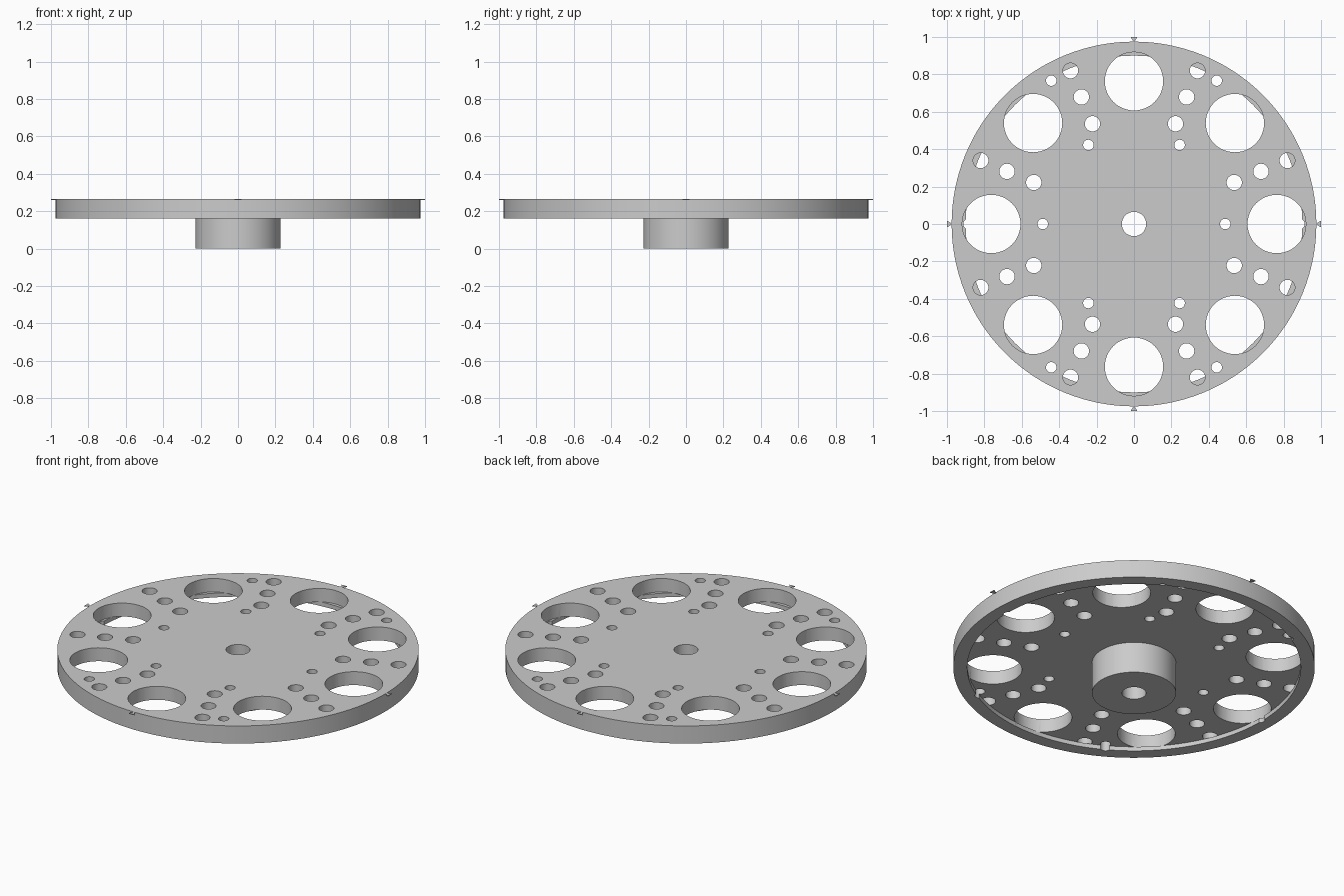
import bpy
import bmesh
from math import cos, sin, pi, radians
from mathutils import Matrix

if "Cube" in bpy.data.objects:
    bpy.data.objects.remove(bpy.data.objects["Cube"])

TOP, RIM_BOTTOM, CEILING = 0.265, 0.16, 0.185
DISC_R, RIM_R, HUB_R, BORE_R = 0.975, 0.9, 0.227, 0.065

grey = bpy.data.materials.new("plain_grey")
grey.use_nodes = True
colour = (0.6, 0.6, 0.6, 1)
grey.diffuse_color = colour
grey.node_tree.nodes["Principled BSDF"].inputs["Base Color"].default_value = colour


def make_object(name, bm):
    bmesh.ops.recalc_face_normals(bm, faces=bm.faces)
    mesh = bpy.data.meshes.new(name)
    bm.to_mesh(mesh)
    bm.free()
    mesh.materials.append(grey)
    obj = bpy.data.objects.new(name, mesh)
    bpy.context.collection.objects.link(obj)
    return obj


def activate(obj):
    bpy.ops.object.select_all(action='DESELECT')
    obj.select_set(True)
    bpy.context.view_layer.objects.active = obj


def lathe(name, profile, steps=128):
    """Turn a closed (radius, height) outline around the z axis."""
    bm = bmesh.new()
    rings = []
    for i in range(steps):
        a = 2 * pi * i / steps
        rings.append([bm.verts.new((r * cos(a), r * sin(a), z)) for r, z in profile])
    n = len(profile)
    for i in range(steps):
        here, after = rings[i], rings[(i + 1) % steps]
        for j in range(n):
            k = (j + 1) % n
            bm.faces.new((here[j], after[j], after[k], here[k]))
    return make_object(name, bm)


def drill(target, patterns):
    """Cut circular hole patterns: (count, start angle, pitch radius, hole radius)."""
    bm = bmesh.new()
    for count, start, pitch, radius in patterns:
        for i in range(count):
            a = radians(start) + 2 * pi * i / count
            place = Matrix.Translation((pitch * cos(a), pitch * sin(a), 0.2))
            bmesh.ops.create_cone(bm, cap_ends=True, segments=48, radius1=radius,
                                  radius2=radius, depth=0.4, matrix=place)
    cutter = make_object("hole_cutter", bm)
    cutter.hide_render = True
    mod = target.modifiers.new("holes", 'BOOLEAN')
    mod.operation = 'DIFFERENCE'
    mod.solver = 'EXACT'
    mod.object = cutter
    activate(target)
    bpy.ops.object.modifier_apply(modifier=mod.name)
    bpy.data.objects.remove(cutter)


# Disc with a shallow recess underneath, inside a raised rim
plate = lathe("wheel_plate", [
    (BORE_R, CEILING), (RIM_R, CEILING), (RIM_R, RIM_BOTTOM),
    (DISC_R, RIM_BOTTOM), (DISC_R, TOP), (BORE_R, TOP)])

# The large and medium holes only pierce the plate, so the rim is lifted out of the way:
# cutters stop at the recess ceiling except for the small holes that notch the rim.
def drill_plate_only(target, patterns):
    bm = bmesh.new()
    for count, start, pitch, radius in patterns:
        for i in range(count):
            a = radians(start) + 2 * pi * i / count
            place = Matrix.Translation((pitch * cos(a), pitch * sin(a), CEILING + 0.2))
            bmesh.ops.create_cone(bm, cap_ends=True, segments=48, radius1=radius,
                                  radius2=radius, depth=0.4, matrix=place)
    return bm


def cut_with(target, bm):
    cutter = make_object("plate_cutter", bm)
    cutter.hide_render = True
    mod = target.modifiers.new("plate_holes", 'BOOLEAN')
    mod.operation = 'DIFFERENCE'
    mod.solver = 'EXACT'
    mod.object = cutter
    activate(target)
    bpy.ops.object.modifier_apply(modifier=mod.name)
    bpy.data.objects.remove(cutter)


cut_with(plate, drill_plate_only(plate, [
    (8, 0, 0.763, 0.156),
    (8, 22.5, 0.58, 0.041),
    (8, 22.5, 0.735, 0.041),
    (8, 22.5, 0.887, 0.041)]))
drill(plate, [(6, 0, 0.488, 0.028), (6, 0, 0.885, 0.028)])

# Central hub with a through bore
hub = lathe("hub", [(BORE_R, 0), (HUB_R, 0), (HUB_R, CEILING), (BORE_R, CEILING)], 96)

for part in (plate, hub):
    activate(part)
    bpy.ops.object.shade_smooth_by_angle(angle=radians(30))

# Four small pointers on the edge, tips touching the disc
for i, side in enumerate(("left", "back", "right", "front")):
    bm = bmesh.new()
    corners = [(0.97, 0), (1.0, -0.018), (1.0, 0.018)]
    face = bm.faces.new([bm.verts.new((x, y, TOP - 0.005)) for x, y in corners])
    new = bmesh.ops.extrude_face_region(bm, geom=[face])["geom"]
    bmesh.ops.translate(bm, vec=(0, 0, 0.005),
                        verts=[g for g in new if isinstance(g, bmesh.types.BMVert)])
    bmesh.ops.rotate(bm, verts=bm.verts, matrix=Matrix.Rotation(i * pi / 2, 3, 'Z'))
    make_object(side + "_pointer", bm)
